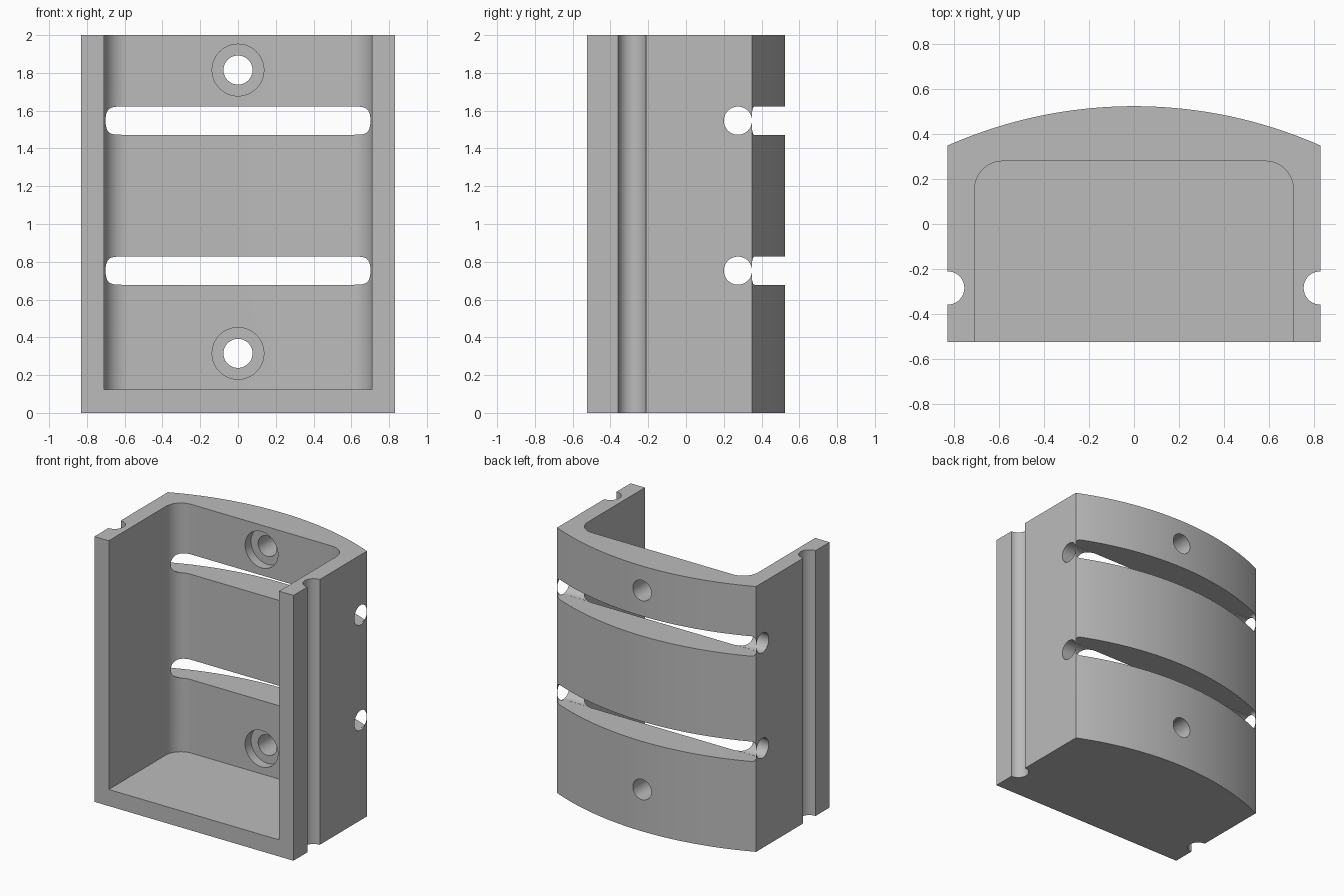
import bpy, bmesh, math
from mathutils import Matrix

if "Cube" in bpy.data.objects:
    bpy.data.objects.remove(bpy.data.objects["Cube"])

W, F, B, CORNER, H = 0.83, -0.525, 0.525, 0.35, 2.0   # half width, front, back, back corner, height


def arc(cx, cy, r, a0, a1, n):
    """Points on an arc, angles in degrees."""
    return [(cx + r * math.cos(math.radians(a0 + (a1 - a0) * i / n)),
             cy + r * math.sin(math.radians(a0 + (a1 - a0) * i / n))) for i in range(n + 1)]


def prism(name, pts, lo, hi, matrix=Matrix()):
    """Extrude a 2D outline along local z from lo to hi."""
    bm = bmesh.new()
    a = [bm.verts.new((x, y, lo)) for x, y in pts]
    b = [bm.verts.new((x, y, hi)) for x, y in pts]
    n = len(pts)
    bm.faces.new(a[::-1])
    bm.faces.new(b)
    for i in range(n):
        bm.faces.new((a[i], a[(i + 1) % n], b[(i + 1) % n], b[i]))
    bm.transform(matrix)
    bmesh.ops.recalc_face_normals(bm, faces=bm.faces)
    me = bpy.data.meshes.new(name)
    bm.to_mesh(me)
    bm.free()
    ob = bpy.data.objects.new(name, me)
    bpy.context.collection.objects.link(ob)
    return ob


def circle(cx, cy, r, n=48):
    return arc(cx, cy, r, 0, 360, n)[:-1]


# local (x, y, z) -> world (x, -z, y): outlines drawn in the x-z plane, cut along y
ALONG_Y = Matrix.Rotation(math.radians(90), 4, 'X')
# local (x, y, z) -> world (z, x, y): outlines drawn in the y-z plane, cut along x
ALONG_X = Matrix(((0, 0, 1, 0), (1, 0, 0, 0), (0, 1, 0, 0), (0, 0, 0, 1)))

# outer body: bowed back, a half-round groove running up each side
R = (W * W + (B - CORNER) ** 2) / (2 * (B - CORNER))
half = math.degrees(math.asin(W / R))
outline = [(-W, F), (W, F)]
outline += arc(W, -0.285, 0.074, 270, 90, 20)
outline += arc(0, B - R, R, 90 - half, 90 + half, 48)
outline += arc(-W, -0.285, 0.074, 90, -90, 20)
body = prism("holder_body", outline, 0, H)

# cavity, open at the front and top
cavity = [(-0.71, F - 0.2), (0.71, F - 0.2)]
cavity += arc(0.585, 0.155, 0.125, 0, 90, 16) + arc(-0.585, 0.155, 0.125, 90, 180, 16)
cutters = [prism("cavity_cutter", cavity, 0.125, H + 0.2)]

# strap slots: a round cross hole joined to a slot open at the back
for z in (0.753, 1.547):
    cutters.append(prism("cross_hole_cutter", circle(0.275, z, 0.0745), -1, 1, ALONG_X))
    h, r, w = 0.075, 0.03, 0.829
    slot = []
    for sx, sz, a in ((1, 1, 0), (-1, 1, 90), (-1, -1, 180), (1, -1, 270)):
        slot += arc(sx * (w - r), z + sz * (h - r), r, a, a + 90, 8)
    cutters.append(prism("slot_cutter", slot, -0.7, -0.276, ALONG_Y))

# counterbored screw holes through the back
for z in (0.315, 1.815):
    cutters.append(prism("screw_hole_cutter", circle(0, z, 0.077), -0.7, -0.1, ALONG_Y))
    cutters.append(prism("counterbore_cutter", circle(0, z, 0.137), -0.35, -0.1, ALONG_Y))

bpy.context.view_layer.objects.active = body
body.select_set(True)
for c in cutters:
    m = body.modifiers.new(c.name, 'BOOLEAN')
    m.operation, m.solver, m.object = 'DIFFERENCE', 'EXACT', c
    bpy.ops.object.modifier_apply(modifier=m.name)
    bpy.data.objects.remove(c)

grey = bpy.data.materials.new("plain grey")
grey.diffuse_color = (0.5, 0.5, 0.5, 1)
grey.use_nodes = True
grey.node_tree.nodes["Principled BSDF"].inputs["Base Color"].default_value = grey.diffuse_color
body.data.materials.clear()
body.data.materials.append(grey)
for p in body.data.polygons:
    p.material_index = 0
bpy.ops.object.shade_smooth_by_angle(angle=math.radians(30))
